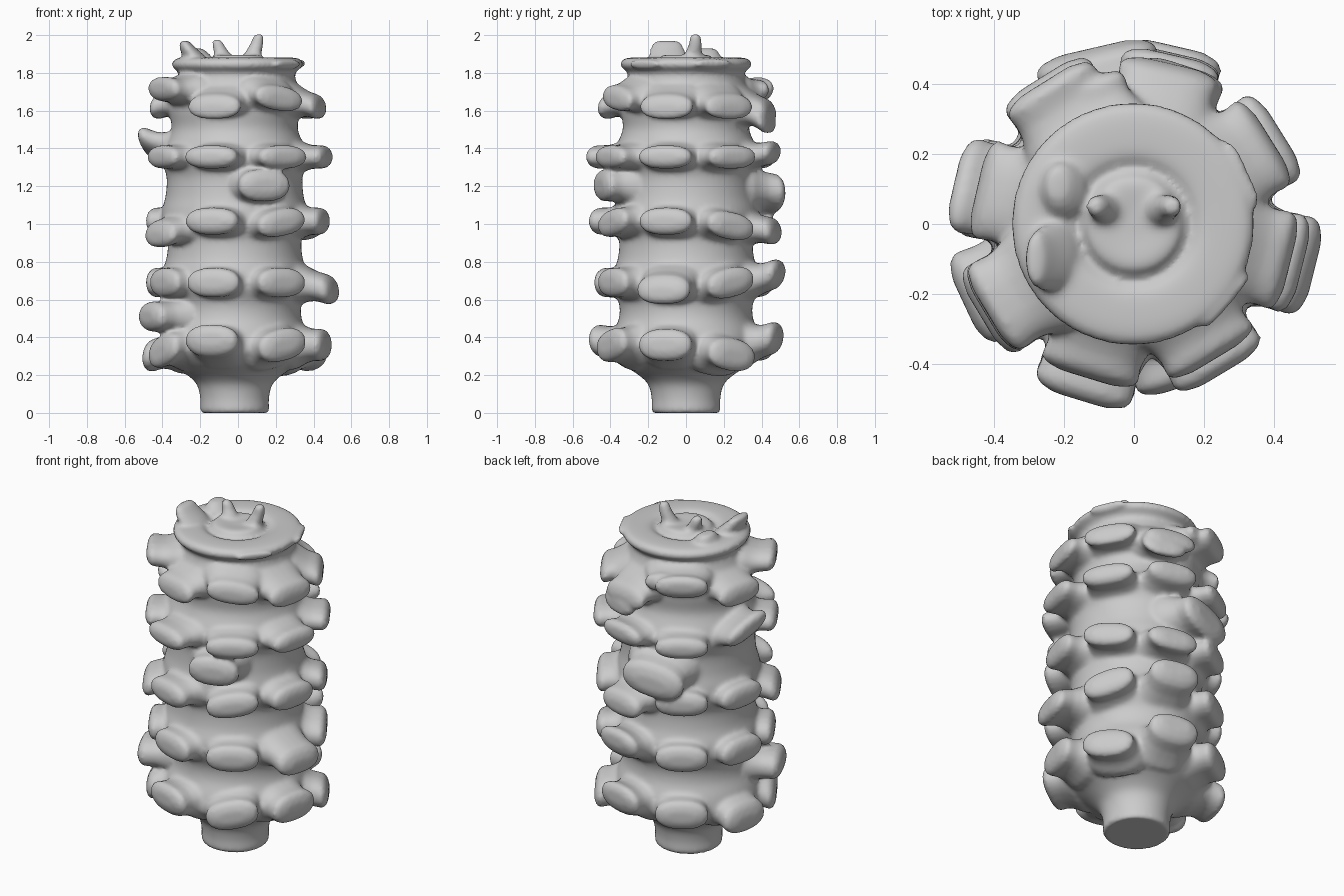
import bpy, bmesh
from math import sin, cos, pi, radians, copysign
from mathutils import Vector, Matrix

if "Cube" in bpy.data.objects:
    bpy.data.objects.remove(bpy.data.objects["Cube"])


def finish(bm, name, angle=40):
    bmesh.ops.recalc_face_normals(bm, faces=bm.faces)
    me = bpy.data.meshes.new(name)
    bm.to_mesh(me)
    bm.free()
    ob = bpy.data.objects.new(name, me)
    bpy.context.collection.objects.link(ob)
    bpy.ops.object.select_all(action='DESELECT')
    ob.select_set(True)
    bpy.context.view_layer.objects.active = ob
    bpy.ops.object.shade_smooth_by_angle(angle=radians(angle))
    return ob


def loft(rings, name, angle=40):
    """Skin a list of equal-length closed point rings and cap both ends."""
    bm = bmesh.new()
    vs = [[bm.verts.new(p) for p in r] for r in rings]
    n = len(vs[0])
    for a, b in zip(vs, vs[1:]):
        for i in range(n):
            j = (i + 1) % n
            bm.faces.new((a[i], a[j], b[j], b[i]))
    bm.faces.new(vs[0])
    bm.faces.new(vs[-1])
    return finish(bm, name, angle)


def smooth_profile(pts, steps=4):
    """Catmull-Rom resampling of (radius, z) points."""
    p = [Vector(q) for q in pts]
    p = [p[0]] + p + [p[-1]]
    out = []
    for a, b, c, d in zip(p, p[1:], p[2:], p[3:]):
        for s in range(steps):
            t = s / steps
            out.append(0.5 * (2 * b + (c - a) * t + (2 * a - 5 * b + 4 * c - d) * t * t
                              + (3 * b - a - 3 * c + d) * t ** 3))
    return out + [p[-1]]


def revolve(profile, name, centre, n=64):
    def ring(r, z):
        cx = centre(z)
        return [(cx + r * cos(2 * pi * i / n), r * sin(2 * pi * i / n), z) for i in range(n)]
    return loft([ring(r, z) for r, z in profile], name)


def lobe(name, ang, z, tip=0.0, reach=0.48, w=0.138, h=0.07, roll=0.0):
    """Blunt scale with a flared root; tip = rise of the outer end."""
    n, rings = 24, []
    frame = Matrix.Rotation(radians(ang), 3, 'Z')
    spin = Matrix.Rotation(radians(roll), 3, 'X')
    # share of reach, width scale, height scale
    for f, sw, sh in ((0.0, 1.3, 1.6), (0.22, 1.22, 1.5), (0.42, 1.08, 1.2), (0.6, 1.01, 1.02),
                      (0.76, 1.03, 1.0), (0.88, 1.06, 1.0), (0.97, 0.93, 0.8), (1.03, 0.6, 0.4)):
        x = 0.27 + (reach - 0.27) * f
        ring = []
        for i in range(n):
            a = 2 * pi * i / n
            c, s = cos(a), sin(a)
            y = w * sw * copysign(abs(c) ** 0.8, c)
            v = h * sh * copysign(abs(s) ** 0.9, s)
            q = spin @ Vector((0, y, v))
            ring.append(frame @ Vector((x, q.y, q.z + z + tip * f * f)))
        rings.append(ring)
    return loft(rings, name, 38)


# Body: stem, ringed barrel, flared rim and recessed crown
profile = [(0.175, 0), (0.182, 0.015), (0.182, 0.08), (0.20, 0.15), (0.25, 0.2), (0.34, 0.26),
           (0.40, 0.33), (0.39, 0.41), (0.355, 0.5), (0.355, 0.58), (0.39, 0.66), (0.39, 0.73),
           (0.36, 0.82), (0.355, 0.92), (0.39, 1.0), (0.385, 1.07), (0.365, 1.15), (0.36, 1.25),
           (0.385, 1.33), (0.375, 1.4), (0.335, 1.5), (0.345, 1.6), (0.345, 1.68), (0.315, 1.76),
           (0.31, 1.8), (0.345, 1.835), (0.34, 1.865), (0.30, 1.88), (0.21, 1.88), (0.175, 1.865),
           (0.155, 1.86), (0.13, 1.89), (0.10, 1.895), (0.04, 1.89), (0.002, 1.89)]
body = revolve(smooth_profile(profile), "body", lambda z: -0.018 * max(0, min(1, (1.9 - z) / 0.3)))
parts = [body]

# Scale rings: default height, reach, half height; eight scales each
levels = [(0.36, 0.485, 0.085), (0.69, 0.475, 0.078), (1.015, 0.475, 0.072),
          (1.355, 0.49, 0.062), (1.65, 0.455, 0.065)]
angles = (-14, 32, 77, 122, 167, 211, 253, 301)
# Individual departures: (ring, scale) -> (z shift, tip rise, reach change, roll)
odd = {(0, 1): (-0.03, -0.03, 0, -8), (0, 2): (0.0, 0.05, 0.02, 0),
       (0, 4): (-0.02, -0.05, 0.01, 0), (0, 5): (0, -0.04, 0, 15), (0, 6): (0, 0.03, 0.02, 0),
       (0, 7): (0, 0.0, 0, 12),
       (1, 0): (0, -0.05, 0.05, 0), (1, 1): (0, 0.0, 0, 12), (1, 2): (0, 0.06, 0.04, 0),
       (2, 1): (-0.01, -0.02, 0, -10), (2, 2): (-0.03, -0.03, 0.02, 0),
       (2, 5): (-0.03, -0.05, 0.03, 0), (2, 6): (0, 0, 0.03, 0), (2, 7): (0, -0.01, 0, 10),
       (3, 2): (0, 0.03, 0, 0), (3, 4): (0.03, 0.06, 0.03, 20), (3, 6): (0, 0, 0.03, 0),
       (4, 2): (-0.01, -0.06, 0.01, 0), (4, 3): (0.04, 0.03, 0.02, 0),
       (4, 5): (0.05, 0.02, 0.03, 0), (4, 7): (0.03, -0.02, -0.01, -8)}
for r, (z, reach, h) in enumerate(levels):
    for k, ang in enumerate(angles):
        dz, tip, dr, roll = odd.get((r, k), (0, -0.04 if r == 4 else 0, 0, 0))
        parts.append(lobe(f"scale_{r}_{k}", ang, z + dz, tip, reach + dr, 0.138, h, roll))

# Extra scales between the rings
for name, args in {"low_left_extra": (205, 0.51, 0, 0.53, 0.135, 0.08),
                   "front_extra": (288, 1.205, 0, 0.48, 0.135, 0.085),
                   "back_extra": (103, 1.18, -0.03, 0.51, 0.17, 0.10, -10),
                   "back_right_droop": (72, 1.62, -0.09, 0.47, 0.12, 0.07),
                   "back_upper_extra": (112, 1.71, 0, 0.43, 0.13, 0.055),
                   "rim_lip_right": (25, 1.835, 0.02, 0.355, 0.1, 0.024),
                   "rim_lip_front": (-40, 1.835, 0.015, 0.355, 0.1, 0.024)}.items():
    parts.append(lobe(name, *args))


def tube(name, path, n=16):
    """Upright horn or petal: sections (x, y, z, half width x, half width y)."""
    parts.append(loft([[(x + a * cos(2 * pi * i / n), y + b * sin(2 * pi * i / n), z)
                        for i in range(n)] for x, y, z, a, b in path], name, 50))


# Crown: two horns on the central knob
for side, top in ((1, 2.005), (-1, 1.975)):
    tube(f"crown_horn_{side}", [(side * x, 0.04 + y, 1.86 + (top - 1.86) * t, a, a)
                                for x, y, t, a in ((0.06, 0, 0, 0.06), (0.08, 0, 0.3, 0.045),
                                                   (0.1, 0.01, 0.65, 0.035), (0.11, 0.01, 0.93, 0.028),
                                                   (0.11, 0.01, 1, 0.018))])

# Leaning petals on the left of the crown
tube("crown_petal_front", [(-0.22, -0.09, 1.84, 0.09, 0.12), (-0.235, -0.095, 1.89, 0.06, 0.1),
                           (-0.265, -0.1, 1.93, 0.045, 0.09), (-0.28, -0.1, 1.96, 0.03, 0.075),
                           (-0.283, -0.1, 1.97, 0.018, 0.05)])
tube("crown_petal_back", [(-0.2, 0.1, 1.84, 0.08, 0.09), (-0.205, 0.1, 1.89, 0.065, 0.08),
                          (-0.215, 0.11, 1.92, 0.04, 0.06), (-0.22, 0.11, 1.93, 0.025, 0.035)])

# Fuse everything into one skin so the roots flow into the body
bpy.ops.object.select_all(action='DESELECT')
for ob in parts:
    ob.select_set(True)
bpy.context.view_layer.objects.active = body
bpy.ops.object.join()
body.name = "scaled_body"
fuse = body.modifiers.new("fuse", 'REMESH')
fuse.mode, fuse.voxel_size, fuse.use_smooth_shade = 'VOXEL', 0.0125, True
relax = body.modifiers.new("relax", 'SMOOTH')
relax.factor, relax.iterations = 0.5, 5
